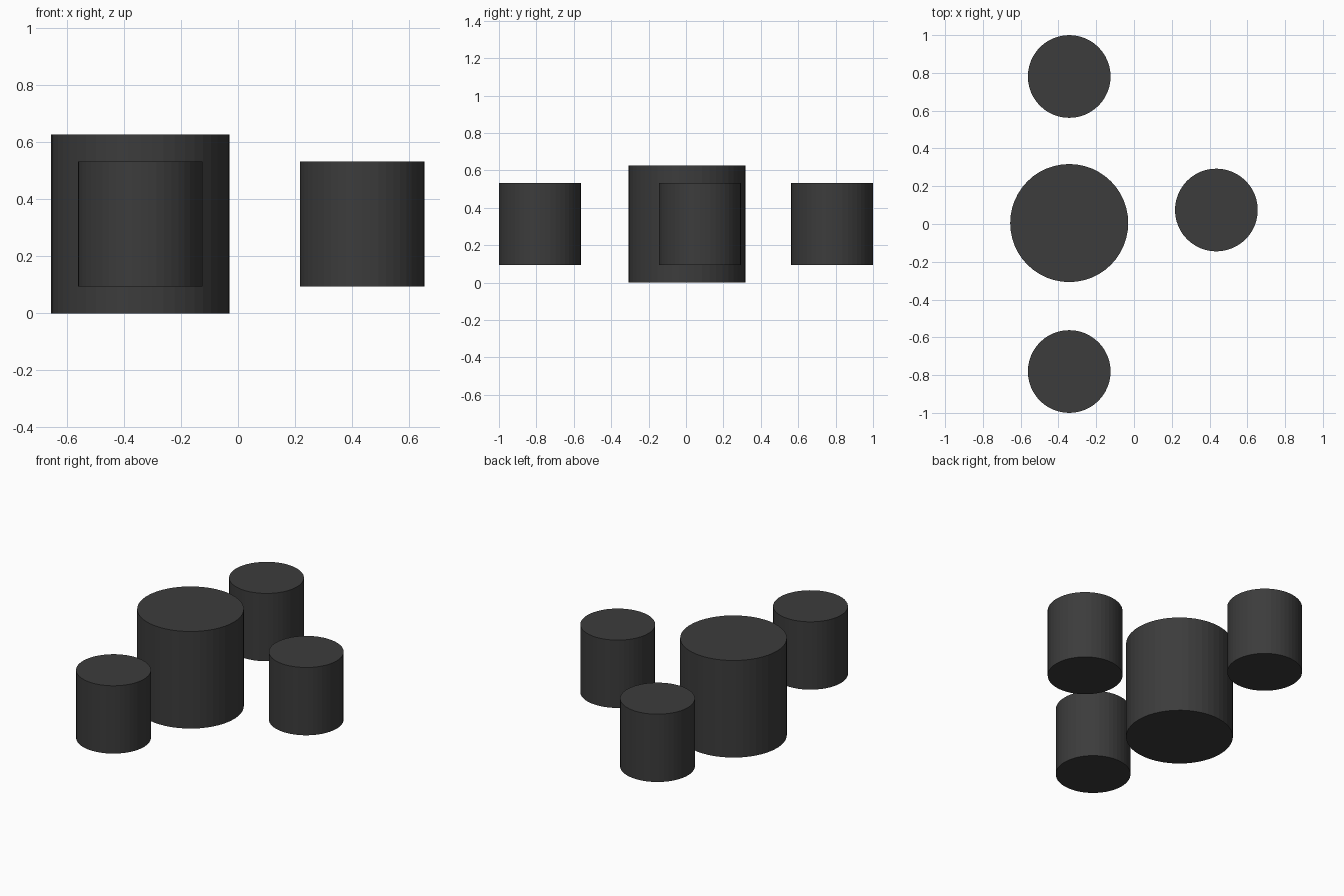
import bpy

if "Cube" in bpy.data.objects:
    bpy.data.objects.remove(bpy.data.objects["Cube"])

SIDES = 48

# Dark charcoal finish shared by all the drums
charcoal = bpy.data.materials.new("charcoal")
charcoal.diffuse_color = (0.045, 0.045, 0.045, 1)
charcoal.use_nodes = True
charcoal.node_tree.nodes["Principled BSDF"].inputs["Base Color"].default_value = charcoal.diffuse_color


def drum(name, x, y, radius, bottom, top):
    """Closed upright cylinder with flat facets."""
    bpy.ops.mesh.primitive_cylinder_add(
        vertices=SIDES, radius=radius, depth=top - bottom,
        location=(x, y, (bottom + top) / 2))
    obj = bpy.context.object
    obj.name = name
    obj.data.materials.append(charcoal)
    return obj


# Large central drum
drum("central_drum", -0.343, 0.005, 0.3125, 0.0, 0.627)

# Three smaller raised drums around it
for name, x, y in (("front_drum", -0.343, -0.781),
                   ("back_drum", -0.343, 0.781),
                   ("right_drum", 0.436, 0.074)):
    drum(name, x, y, 0.219, 0.095, 0.533)
